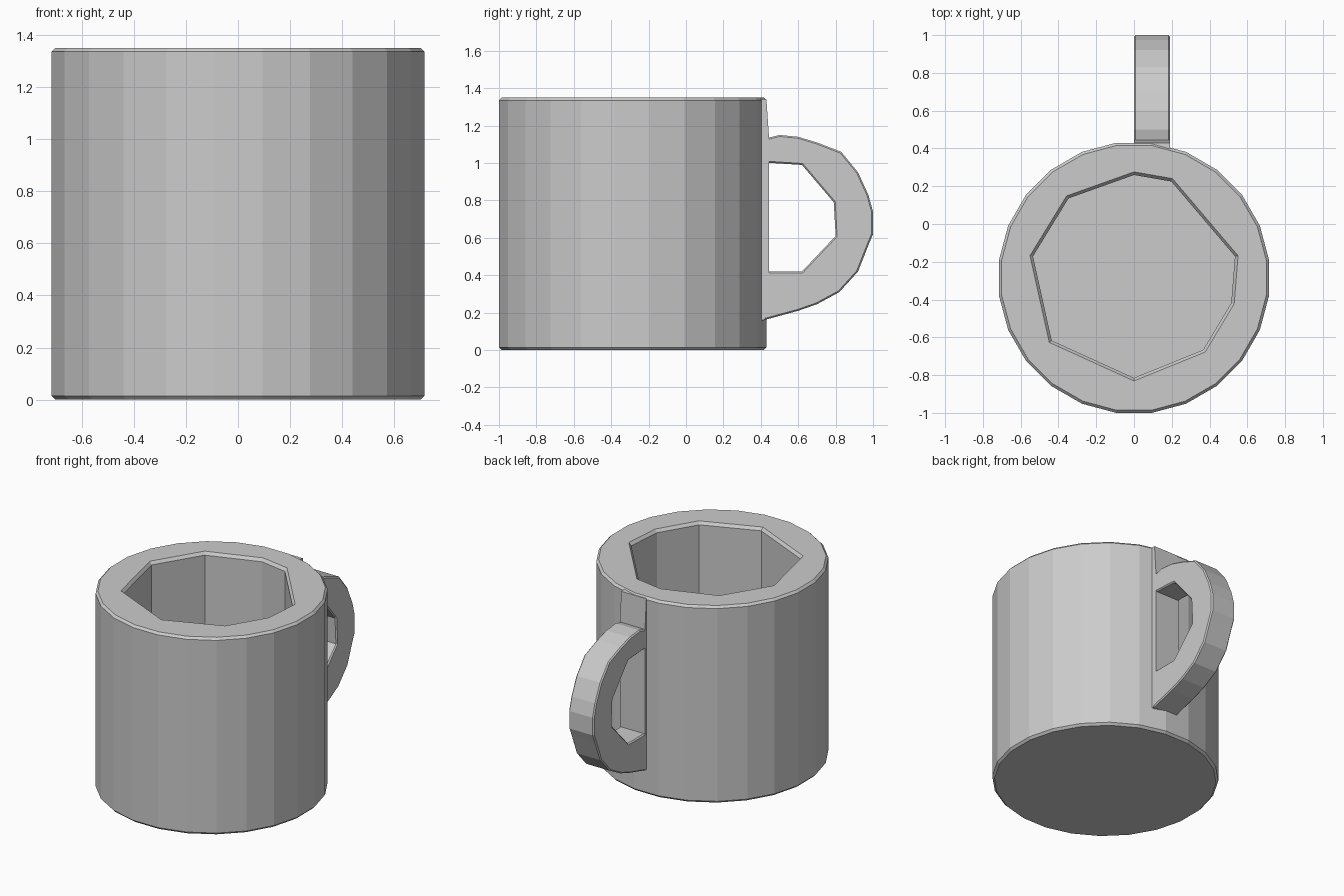
import bpy, bmesh, math

old = bpy.data.objects.get("Cube")
if old:
    bpy.data.objects.remove(old, do_unlink=True)

CENTRE_Y = -0.285
SIDES = 24

grey = bpy.data.materials.new("plain grey")
grey.use_nodes = True
colour = (0.6, 0.6, 0.6, 1)
grey.diffuse_color = colour
grey.node_tree.nodes["Principled BSDF"].inputs["Base Color"].default_value = colour


def finish(bm, name):
    bmesh.ops.recalc_face_normals(bm, faces=bm.faces)
    mesh = bpy.data.meshes.new(name)
    bm.to_mesh(mesh)
    bm.free()
    mesh.materials.append(grey)
    obj = bpy.data.objects.new(name, mesh)
    bpy.context.collection.objects.link(obj)
    return obj


def ring(bm, points, z):
    return [bm.verts.new((x, y, z)) for x, y in points]


def bridge(bm, a, b):
    for i in range(len(a)):
        j = (i + 1) % len(a)
        bm.faces.new((a[i], a[j], b[j], b[i]))


def loop_edges(bm, loop):
    return [bm.edges.get((loop[i - 1], loop[i])) for i in range(len(loop))]


def scaled(points, s):
    return [(x * s, CENTRE_Y + (y - CENTRE_Y) * s) for x, y in points]


# Mug body: faceted round wall with an irregular, straight-sided well
radius = 0.715 / math.cos(math.pi / SIDES)
outer = [(radius * math.cos((i + 0.5) * math.tau / SIDES),
          CENTRE_Y + radius * math.sin((i + 0.5) * math.tau / SIDES))
         for i in range(SIDES)]
well = [(0.54, -0.17), (0.2, 0.23), (0, 0.265), (-0.35, 0.14), (-0.54, -0.17),
        (-0.44, -0.62), (0, -0.82), (0.37, -0.67), (0.52, -0.42)]

bm = bmesh.new()
wall = [ring(bm, scaled(outer, s), z)
        for s, z in ((0.98, 0), (1, 0.015), (1, 1.335), (0.98, 1.35))]
for low, high in zip(wall, wall[1:]):
    bridge(bm, low, high)
hole = [ring(bm, scaled(well, s), z)
        for s, z in ((0.99, 0.15), (0.99, 1.33), (1.02, 1.35))]
for low, high in zip(hole, hole[1:]):
    bridge(bm, low, high)
bm.faces.new(wall[0])
bm.faces.new(hole[0])
rim = loop_edges(bm, wall[-1]) + loop_edges(bm, hole[-1])
bmesh.ops.triangle_fill(bm, edges=rim, use_beauty=True)
bmesh.ops.dissolve_degenerate(bm, dist=0.0001, edges=bm.edges)
finish(bm, "mug_body")


def side_prism(name, profile, x0, x1, bevel):
    """Extrude a (y, z) outline sideways from x0 to x1."""
    bm = bmesh.new()
    ends = [[bm.verts.new((x, y, z)) for y, z in profile] for x in (x0, x1)]
    bridge(bm, *ends)
    for end in ends:
        bm.faces.new(end)
    obj = finish(bm, name)
    if bevel:
        mod = obj.modifiers.new("soft edges", 'BEVEL')
        mod.width = bevel
        mod.segments = 1
        mod.angle_limit = math.radians(50)
    return obj


# Handle: chunky outer curve with a coarse inner opening
outside = [(0.38, 0.15), (0.6, 0.21), (0.7, 0.245), (0.82, 0.31), (0.92, 0.42),
           (0.975, 0.56), (1, 0.62), (1, 0.74), (0.975, 0.83), (0.92, 0.95),
           (0.83, 1.06), (0.7, 1.11), (0.6, 1.14), (0.5, 1.15), (0.38, 1.12)]
inside = [(0.38, 1.005), (0.62, 0.99), (0.79, 0.79), (0.80, 0.61),
          (0.62, 0.42), (0.38, 0.42)]
side_prism("handle", outside + inside, 0.0, 0.19, 0.008)

# Raised strip where the handle meets the wall
mount = [(0.36, 0.16), (0.42, 0.16), (0.445, 0.3), (0.445, 1.12),
         (0.43, 1.34), (0.36, 1.345)]
side_prism("handle_mount", mount, 0.0, 0.19, 0)
